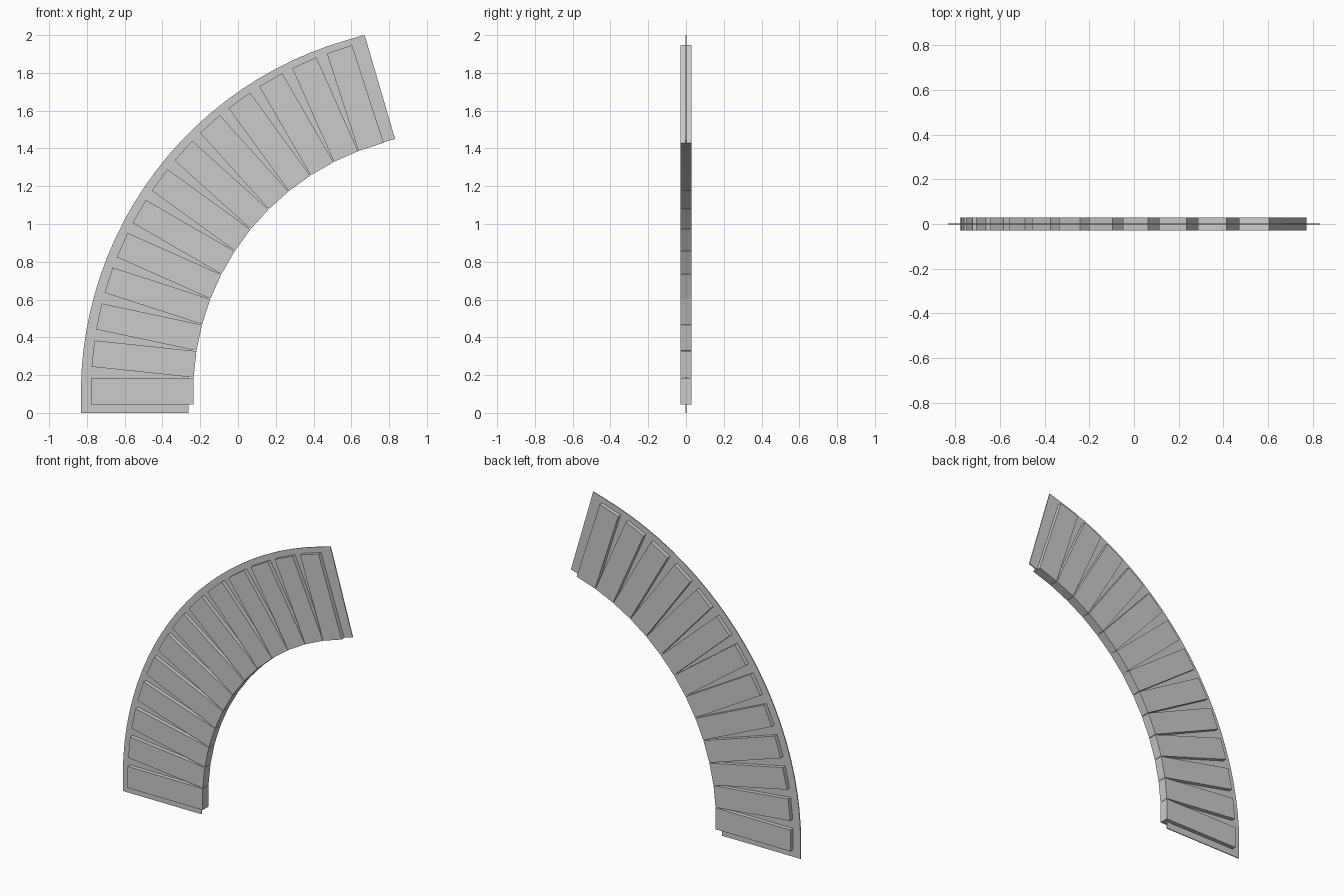
import bpy, bmesh
from math import sin, cos, radians
from mathutils import Matrix, Vector

if "Cube" in bpy.data.objects:
    bpy.data.objects.remove(bpy.data.objects["Cube"])

PIVOT = Vector((1.125, 0, 0.115))   # centre of the curve
SWEEP = radians(73.7)


def finish(bm, name):
    bmesh.ops.recalc_face_normals(bm, faces=bm.faces)
    mesh = bpy.data.meshes.new(name)
    bm.to_mesh(mesh)
    bm.free()
    obj = bpy.data.objects.new(name, mesh)
    bpy.context.collection.objects.link(obj)
    return obj


def arc_point(radius, angle, lead=0.0):
    """Point on the curve, optionally pushed along the tangent."""
    return PIVOT + Vector((-radius * cos(angle) + lead * sin(angle), 0,
                           radius * sin(angle) + lead * cos(angle)))


# Thin curved backing plate with short straight ends
STEPS = 24
stations = [(0.0, -PIVOT.z)]
stations += [(i / STEPS, 0.0) for i in range(STEPS + 1)]
stations += [(1.0, 0.093)]
bm = bmesh.new()
rows = []
for t, lead in stations:
    a = SWEEP * t
    rows.append((bm.verts.new(arc_point(1.957 - 0.019 * t, a, lead)),
                 bm.verts.new(arc_point(1.386 - 0.022 * t, a, lead))))
for (o1, i1), (o2, i2) in zip(rows, rows[1:]):
    bm.faces.new((o1, i1, i2, o2))
plate = finish(bm, "curved_plate")
solid = plate.modifiers.new("thickness", 'SOLIDIFY')
solid.thickness = 0.006
solid.offset = 0

# Thirteen radial blocks, passing through the plate
for i in range(13):
    a = radians(6 * i)
    bm = bmesh.new()
    bmesh.ops.create_cube(bm, size=1, matrix=Matrix.Translation(arc_point(1.6315, a))
                          @ Matrix.Rotation(a, 4, 'Y')
                          @ Matrix.Diagonal((0.543, 0.06, 0.14, 1)))
    finish(bm, f"radial_block_{i + 1}")
